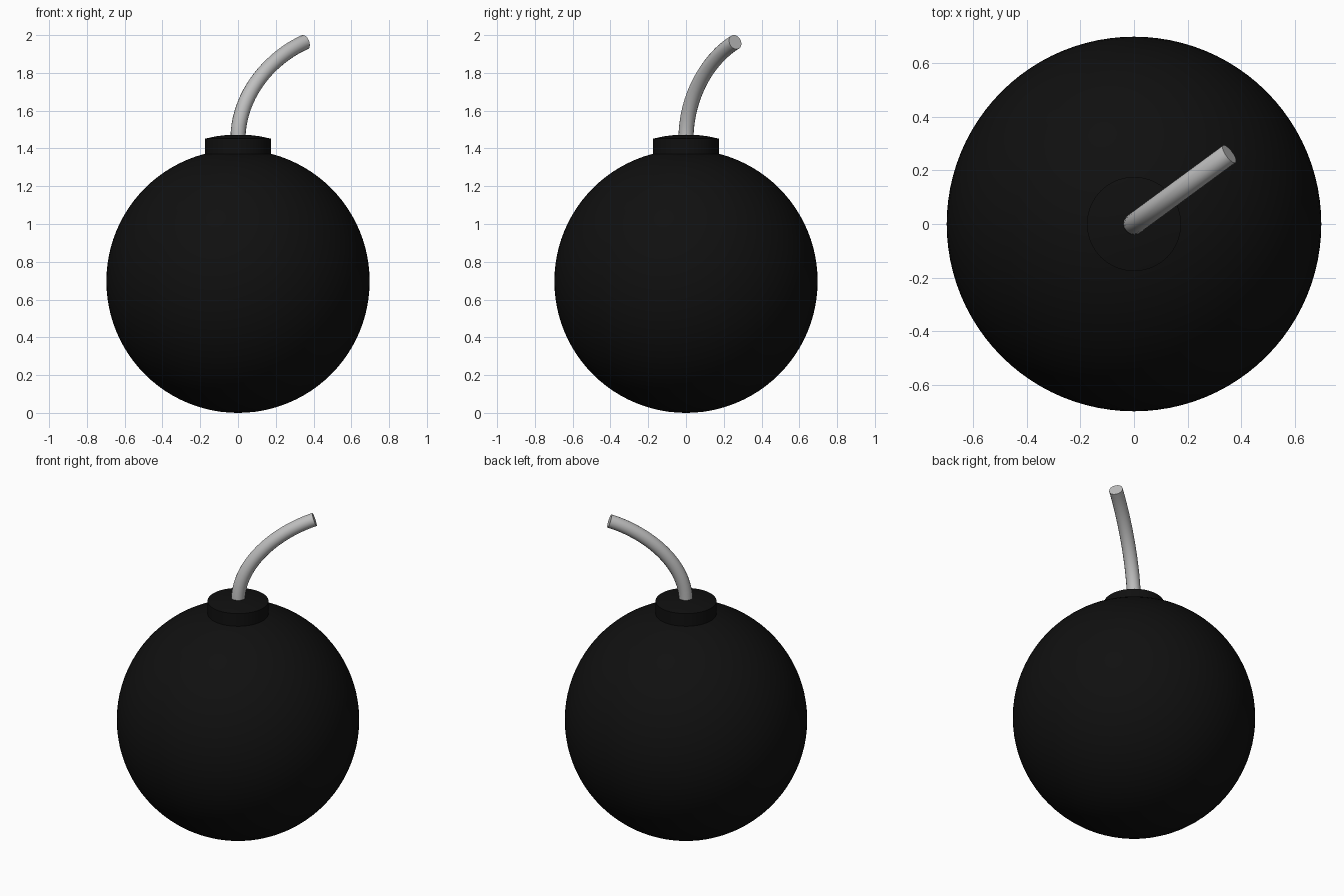
import bpy, bmesh, math

if "Cube" in bpy.data.objects:
    bpy.data.objects.remove(bpy.data.objects["Cube"])

R = 0.697          # ball radius
RIM = 0.175        # collar radius
LIFT = 0.08        # collar height above the ball


def material(name, value):
    m = bpy.data.materials.new(name)
    m.diffuse_color = (value, value, value, 1)
    m.use_nodes = True
    m.node_tree.nodes["Principled BSDF"].inputs["Base Color"].default_value = m.diffuse_color
    return m


black = material("black_iron", 0.005)
grey = material("fuse_grey", 0.52)


def smooth(obj):
    bpy.ops.object.select_all(action='DESELECT')
    obj.select_set(True)
    bpy.context.view_layer.objects.active = obj
    bpy.ops.object.shade_smooth_by_angle(angle=math.radians(35))


# round body
bpy.ops.mesh.primitive_uv_sphere_add(segments=96, ring_count=48, radius=R, location=(0, 0, R))
body = bpy.context.object
body.name = "body"
body.data.materials.append(black)
smooth(body)

# collar: a spun profile whose domed top repeats the curve of the ball
profile = [(r, R + LIFT + math.sqrt(R * R - r * r)) for r in (0, 0.06, 0.12, RIM)]
profile.append((RIM, 1.34))
bm = bmesh.new()
verts = [bm.verts.new((r, 0, z)) for r, z in profile]
edges = [bm.edges.new(pair) for pair in zip(verts, verts[1:])]
bmesh.ops.spin(bm, geom=verts + edges, cent=(0, 0, 0), axis=(0, 0, 1),
               angle=math.tau, steps=64, use_duplicate=False)
bmesh.ops.remove_doubles(bm, verts=bm.verts, dist=0.0005)
bmesh.ops.holes_fill(bm, edges=[e for e in bm.edges if e.is_boundary], sides=0)
bmesh.ops.recalc_face_normals(bm, faces=bm.faces)
mesh = bpy.data.meshes.new("collar")
bm.to_mesh(mesh)
bm.free()
collar = bpy.data.objects.new("collar", mesh)
bpy.context.collection.objects.link(collar)
mesh.materials.append(black)
smooth(collar)

# fuse: round tube bending over towards back right
heading = math.radians(36.3)


def point(s, z):
    return (s * math.cos(heading), s * math.sin(heading), z)


curve = bpy.data.curves.new("fuse", 'CURVE')
curve.dimensions = '3D'
curve.bevel_depth = 0.04
curve.bevel_resolution = 6
curve.resolution_u = 20
curve.use_fill_caps = True
spline = curve.splines.new('BEZIER')
spline.bezier_points.add(1)
for p, left, co, right in zip(spline.bezier_points,
                              ((0, 1.35), (0.22, 1.885)),
                              ((0, 1.45), (0.44, 1.963)),
                              ((0, 1.69), (0.55, 2.0))):
    p.handle_left_type = p.handle_right_type = 'FREE'
    p.co, p.handle_left, p.handle_right = point(*co), point(*left), point(*right)
fuse = bpy.data.objects.new("fuse", curve)
bpy.context.collection.objects.link(fuse)
bpy.ops.object.select_all(action='DESELECT')
fuse.select_set(True)
bpy.context.view_layer.objects.active = fuse
bpy.ops.object.convert(target='MESH')
fuse = bpy.context.object
fuse.name = "fuse"

# weld the end caps on
bm = bmesh.new()
bm.from_mesh(fuse.data)
bmesh.ops.remove_doubles(bm, verts=bm.verts, dist=0.0005)
bmesh.ops.recalc_face_normals(bm, faces=bm.faces)
bm.to_mesh(fuse.data)
bm.free()
fuse.data.materials.clear()
fuse.data.materials.append(grey)
smooth(fuse)
